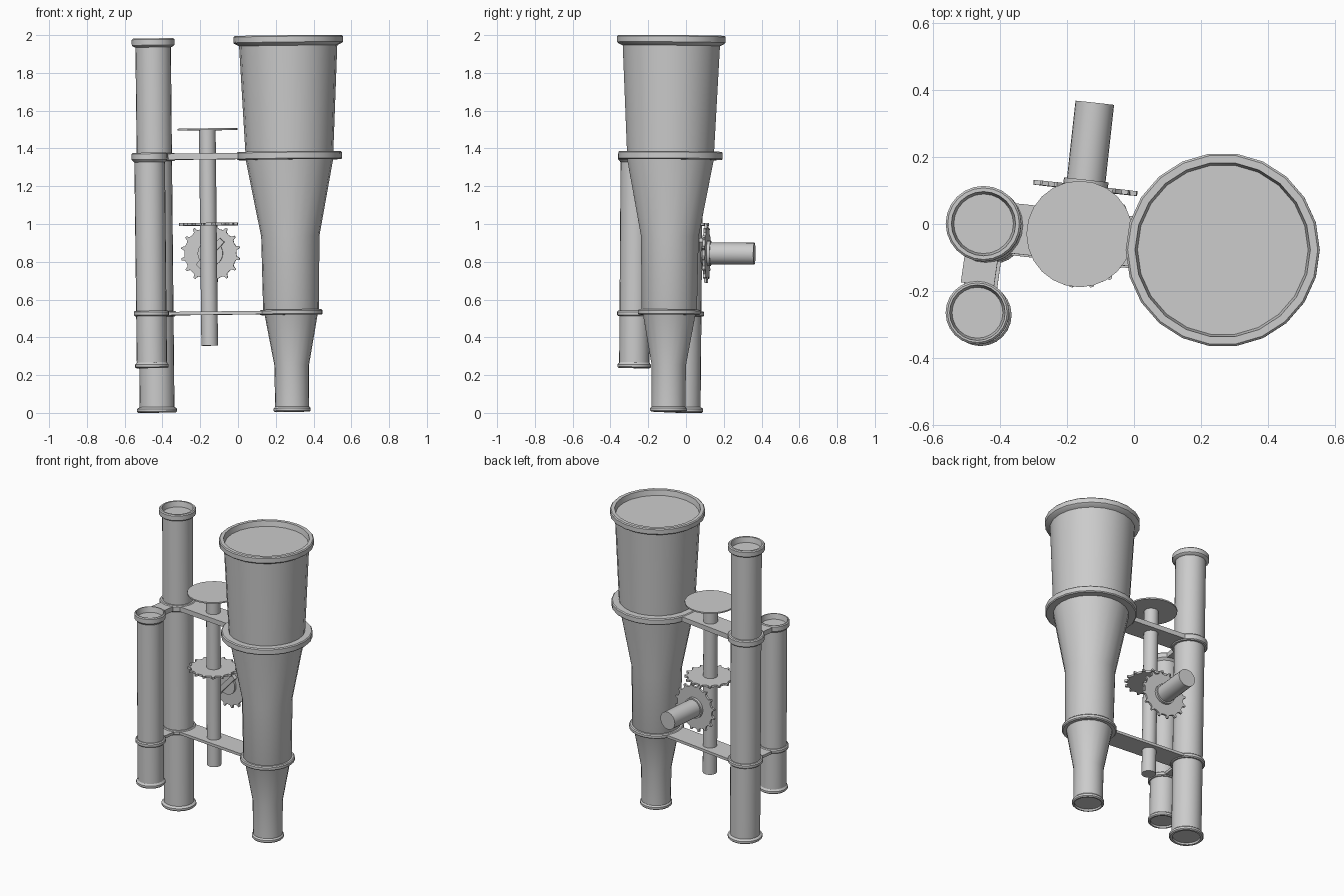
import bpy, bmesh, math
from mathutils import Matrix, Vector

cube = bpy.data.objects.get("Cube")
if cube:
    bpy.data.objects.remove(cube)

GREY = (0.6, 0.6, 0.6, 1)
metal = bpy.data.materials.new("grey metal")
metal.use_nodes = True
metal.diffuse_color = GREY
metal.node_tree.nodes["Principled BSDF"].inputs["Base Color"].default_value = GREY

# The whole assembly leans very slightly
LEAN = Matrix.Rotation(-0.011, 4, "Y") @ Matrix.Rotation(-0.008, 4, "X")


def finish(name, bm, place=Matrix()):
    bmesh.ops.recalc_face_normals(bm, faces=bm.faces)
    bm.transform(LEAN @ place)
    mesh = bpy.data.meshes.new(name)
    bm.to_mesh(mesh)
    bm.free()
    mesh.materials.append(metal)
    obj = bpy.data.objects.new(name, mesh)
    bpy.context.collection.objects.link(obj)
    bpy.ops.object.select_all(action="DESELECT")
    obj.select_set(True)
    bpy.context.view_layer.objects.active = obj
    bpy.ops.object.shade_smooth_by_angle(angle=math.radians(30))
    return obj


def lathe(name, profile, place, sides=24):
    bm = bmesh.new()
    verts = [bm.verts.new((r, 0, z)) for r, z in profile]
    edges = [bm.edges.new(pair) for pair in zip(verts, verts[1:])]
    bmesh.ops.spin(bm, geom=verts + edges, cent=(0, 0, 0), axis=(0, 0, 1),
                   angle=math.tau, steps=sides)
    bmesh.ops.remove_doubles(bm, verts=bm.verts, dist=0.0005)
    return finish(name, bm, place)


def collar(r, low, high, c=0.006):
    """Outer outline of a raised band with softened corners."""
    return [(r - c, low), (r, low + c), (r, high - c), (r - c, high)]


def tube(name, place, body, bands, bottom, top, rims, sides=24):
    """Capped tube with recessed ends, rims and raised bands.
    body: (radius, z) from bottom to top; rims: bottom and top rim radius."""
    r0, r1 = body[0][0], body[-1][0]
    profile = [(0, bottom + 0.012), (r0 - 0.008, bottom + 0.012), (r0 - 0.006, bottom)]
    profile += collar(rims[0], bottom, bottom + 0.025)
    profile += body
    profile += collar(rims[1], top - 0.042, top)
    profile += [(r1 + 0.002, top), (r1 - 0.005, top - 0.035), (0, top - 0.035)]
    lathe(name, profile, place, sides)
    for i, (r, low, high) in enumerate(bands):
        ring = [(0, low)] + collar(r, low, high) + [(0, high)]
        lathe(f"{name}_band_{i + 1}", ring, place, sides)


def box(name, size, place):
    bm = bmesh.new()
    bmesh.ops.create_cube(bm, size=1)
    bm.transform(Matrix.Diagonal((*size, 1)))
    return finish(name, bm, place)


def link(name, a, b, width, low, high):
    """Flat bar between two plan positions."""
    a, b = Vector(a), Vector(b)
    d, mid = b - a, (a + b) / 2
    place = Matrix.Translation((mid.x, mid.y, (low + high) / 2)) @ \
        Matrix.Rotation(math.atan2(d.y, d.x), 4, "Z")
    return box(name, (d.length, width, high - low), place)


def gear(name, place, teeth=16, root=0.137, tip=0.158, thick=0.014):
    bm = bmesh.new()
    verts = []
    for t in range(teeth):
        for step, r in ((0, root), (0.3, root + 0.003), (0.42, tip), (0.58, tip), (0.7, root + 0.003)):
            a = math.tau * (t + step) / teeth
            verts.append(bm.verts.new((r * math.cos(a), r * math.sin(a), -thick / 2)))
    face = bm.faces.new(verts)
    out = bmesh.ops.extrude_face_region(bm, geom=[face])
    moved = [v for v in out["geom"] if isinstance(v, bmesh.types.BMVert)]
    bmesh.ops.translate(bm, verts=moved, vec=(0, 0, thick))
    return finish(name, bm, place)


def rod(name, place, r, low, high):
    return lathe(name, [(0, low), (r, low), (r, high), (0, high)], place)


def at(p, z=0):
    return Matrix.Translation((*p, z))


FUNNEL, PIPE, SMALL, SHAFT = (0.287, -0.093), (-0.428, -0.015), (-0.453, -0.276), (-0.146, -0.042)
UPPER, LOWER = (1.337, 1.38), (0.515, 0.543)

# Stepped funnel and the two straight pipes
tube("funnel", at(FUNNEL),
     [(0.09, 0.03), (0.092, 0.25), (0.141, 0.52), (0.148, 0.54), (0.154, 0.93),
      (0.231, 1.335), (0.233, 1.38), (0.26, 1.94)],
     [(0.279, *UPPER), (0.167, *LOWER)], 0.002, 1.994, (0.098, 0.29), 22)
tube("tall_pipe", at(PIPE), [(0.092, 0.035), (0.094, 1.94)],
     [(0.112, *UPPER), (0.107, *LOWER)], 0.006, 1.987, (0.106, 0.113))
tube("short_pipe", at(SMALL), [(0.08, 0.27), (0.081, 1.33)],
     [(0.093, *LOWER)], 0.24, 1.38, (0.089, 0.095))

# Flat bars holding the pipes together
for label, low, high in (("upper", 1.343, 1.375), ("lower", 0.52, 0.538)):
    link(f"{label}_bridge", PIPE, FUNNEL, 0.15, low, high)
    link(f"{label}_pipe_link", (SMALL[0], SMALL[1] + 0.084), PIPE, 0.1, low, high)

# Upright shaft with disc and horizontal gear
rod("upright_shaft", at(SHAFT), 0.044, 0.357, 1.5)
rod("top_disc", at(SHAFT), 0.159, 1.498, 1.507)
gear("horizontal_gear", at(SHAFT, 1.0))

# Drive shaft pointing backwards, local z runs along its axis
drive = at((-0.136, 0.101), 0.847) @ Matrix.Rotation(math.radians(-6.3), 4, "Z") @ \
    Matrix.Rotation(math.radians(-90), 4, "X")
gear("vertical_gear", drive)
rod("drive_shaft", drive, 0.058, 0, 0.256)
rod("drive_collar", drive, 0.067, -0.02, 0.024)
box("drive_key", (0.19, 0.032, 0.03),
    drive @ Matrix.Translation((0, 0, -0.017)) @ Matrix.Rotation(math.radians(-47), 4, "Z"))
